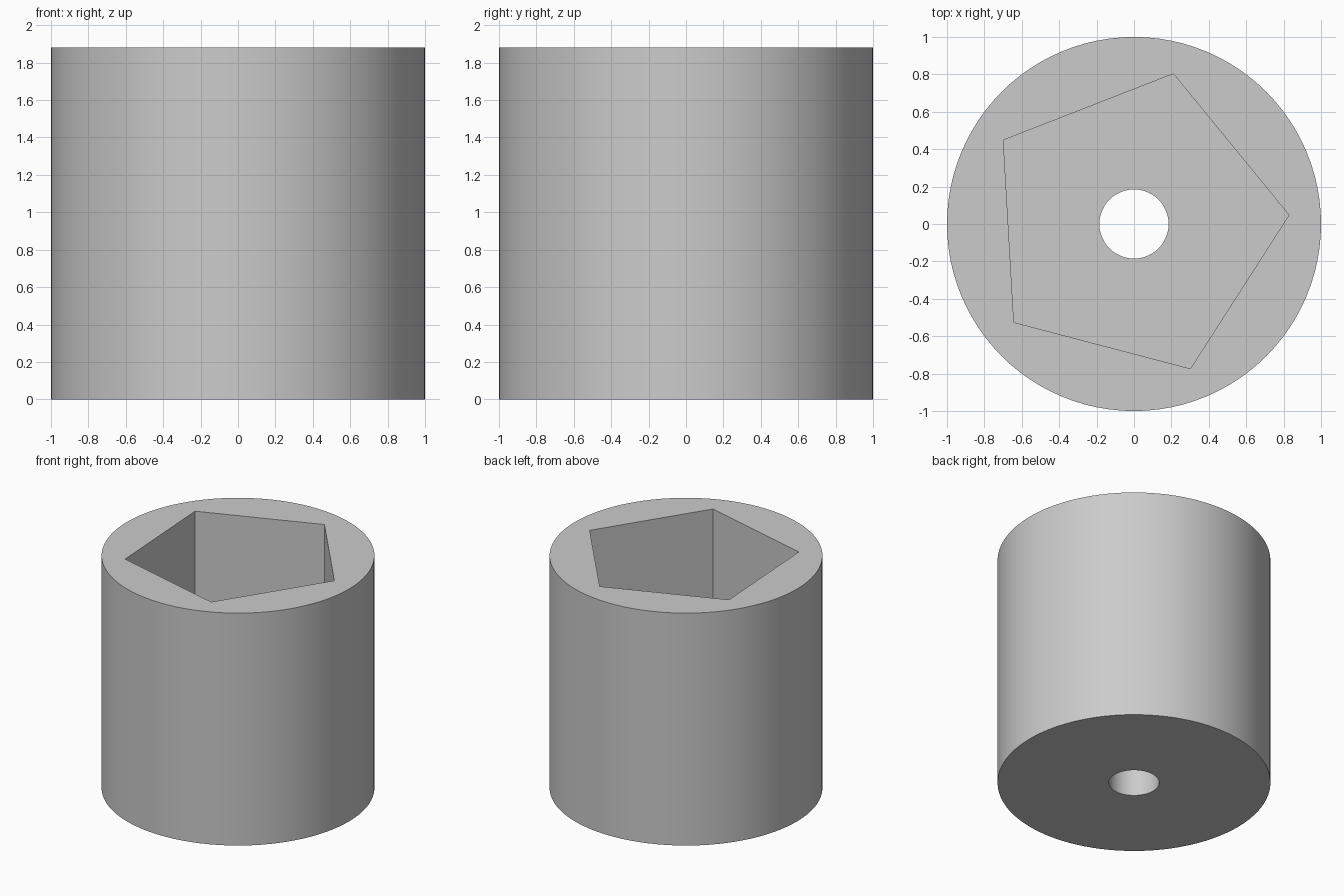
import bpy, bmesh
from math import cos, sin, pi, radians

if "Cube" in bpy.data.objects:
    bpy.data.objects.remove(bpy.data.objects["Cube"], do_unlink=True)

RADIUS, HEIGHT = 1.0, 1.88
HOLE_RADIUS, FLOOR = 0.185, 0.62
POCKET_RADIUS, POCKET_TURN = 0.83, radians(3.3)

grey = bpy.data.materials.new("plain grey")
grey.use_nodes = True
colour = (0.6, 0.6, 0.6, 1)
grey.diffuse_color = colour
grey.node_tree.nodes["Principled BSDF"].inputs["Base Color"].default_value = colour

bm = bmesh.new()


def ring(radius, z, sides, turn=0.0):
    """Closed loop of edges at height z."""
    angles = [turn + 2 * pi * i / sides for i in range(sides)]
    verts = [bm.verts.new((radius * cos(a), radius * sin(a), z)) for a in angles]
    return [bm.edges.new((verts[i - 1], verts[i])) for i in range(sides)]


def wall(lower, upper):
    bmesh.ops.bridge_loops(bm, edges=lower + upper)


def flat(outer, inner, up):
    """Flat face between two loops."""
    bmesh.ops.triangle_fill(bm, edges=outer + inner, use_beauty=True,
                            use_dissolve=False, normal=(0, 0, up))


# Outer barrel, pentagonal pocket and round through hole
base = ring(RADIUS, 0, 96)
rim = ring(RADIUS, HEIGHT, 96)
pocket_top = ring(POCKET_RADIUS, HEIGHT, 5, POCKET_TURN)
pocket_floor = ring(POCKET_RADIUS, FLOOR, 5, POCKET_TURN)
hole_top = ring(HOLE_RADIUS, FLOOR, 48)
hole_base = ring(HOLE_RADIUS, 0, 48)

wall(base, rim)
wall(pocket_floor, pocket_top)
wall(hole_base, hole_top)
flat(rim, pocket_top, 1)
flat(pocket_floor, hole_top, 1)
flat(base, hole_base, -1)
bmesh.ops.recalc_face_normals(bm, faces=bm.faces)

mesh = bpy.data.meshes.new("socket_body")
bm.to_mesh(mesh)
bm.free()
mesh.materials.append(grey)
body = bpy.data.objects.new("socket_body", mesh)
bpy.context.collection.objects.link(body)

# Smooth round walls, crisp edges
bpy.ops.object.select_all(action="DESELECT")
body.select_set(True)
bpy.context.view_layer.objects.active = body
bpy.ops.object.shade_smooth_by_angle(angle=radians(30))
